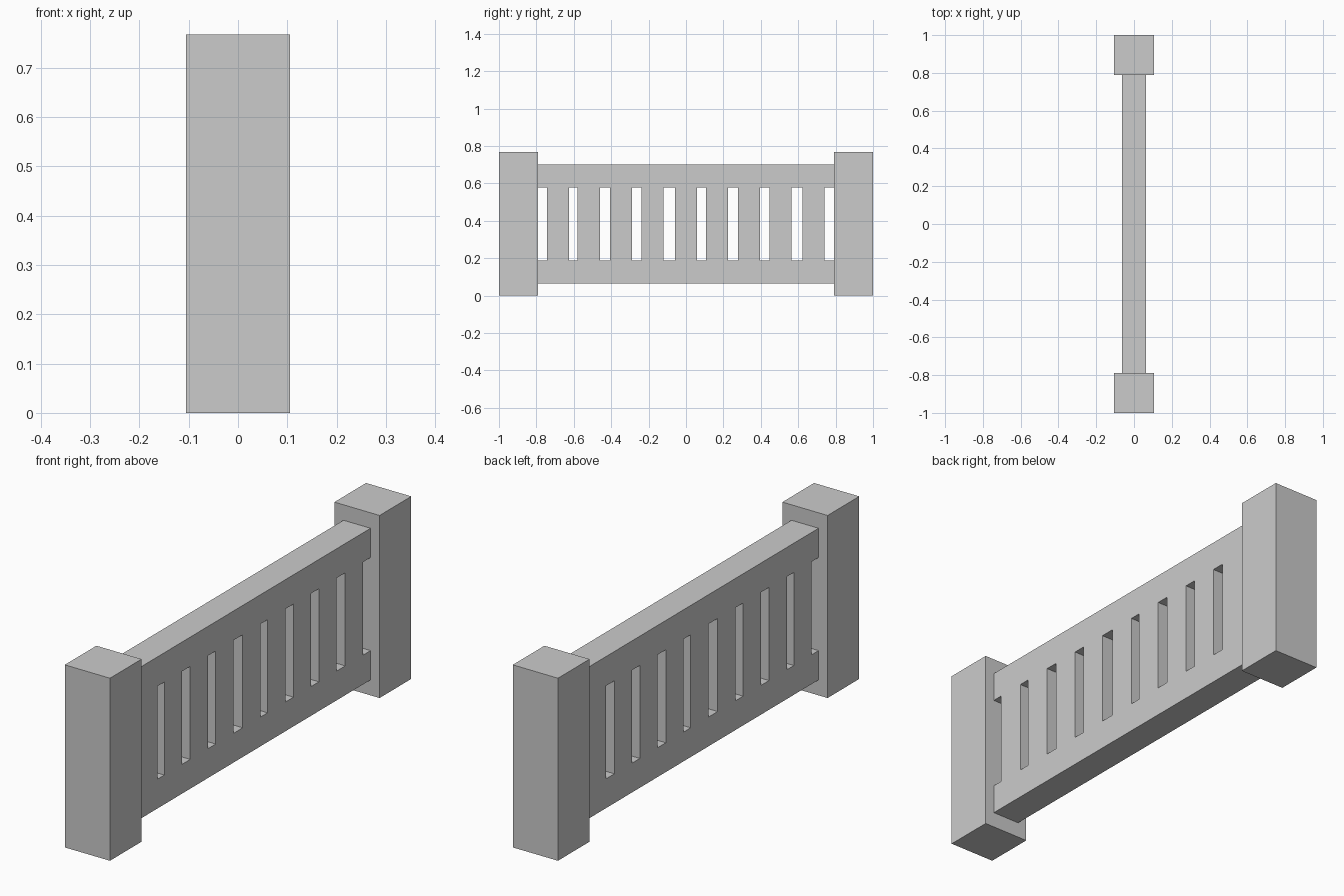
import bpy

if "Cube" in bpy.data.objects:
    bpy.data.objects.remove(bpy.data.objects["Cube"])


def box(name, lo, hi):
    """Axis-aligned box between two corners."""
    centre = [(a + b) / 2 for a, b in zip(lo, hi)]
    size = [b - a for a, b in zip(lo, hi)]
    bpy.ops.mesh.primitive_cube_add(size=1, location=centre)
    obj = bpy.context.object
    obj.name = name
    obj.scale = size
    bpy.ops.object.transform_apply(location=False, rotation=False, scale=True)
    return obj


POST_W, POST_H = 0.21, 0.767
RAIL_X = 0.063
INNER = 1 - POST_W
LOW = (0.065, 0.188)
HIGH = (0.579, 0.702)

# End posts
for name, side in (("front_post", -1), ("back_post", 1)):
    y = side * (1 - POST_W / 2)
    box(name, (-POST_W / 2, y - POST_W / 2, 0), (POST_W / 2, y + POST_W / 2, POST_H))

# Horizontal rails between the posts
for name, (z0, z1) in (("bottom_rail", LOW), ("top_rail", HIGH)):
    box(name, (-RAIL_X, -INNER, z0), (RAIL_X, INNER, z1))

# Balusters, flush with the rails and slightly unevenly spaced
centres = [-0.685, -0.52, -0.348, -0.179, 0.0, 0.165, 0.337, 0.506, 0.681]
for i, y in enumerate(centres):
    box(f"baluster_{i + 1}", (-RAIL_X, y - 0.059, LOW[1]), (RAIL_X, y + 0.059, HIGH[0]))
